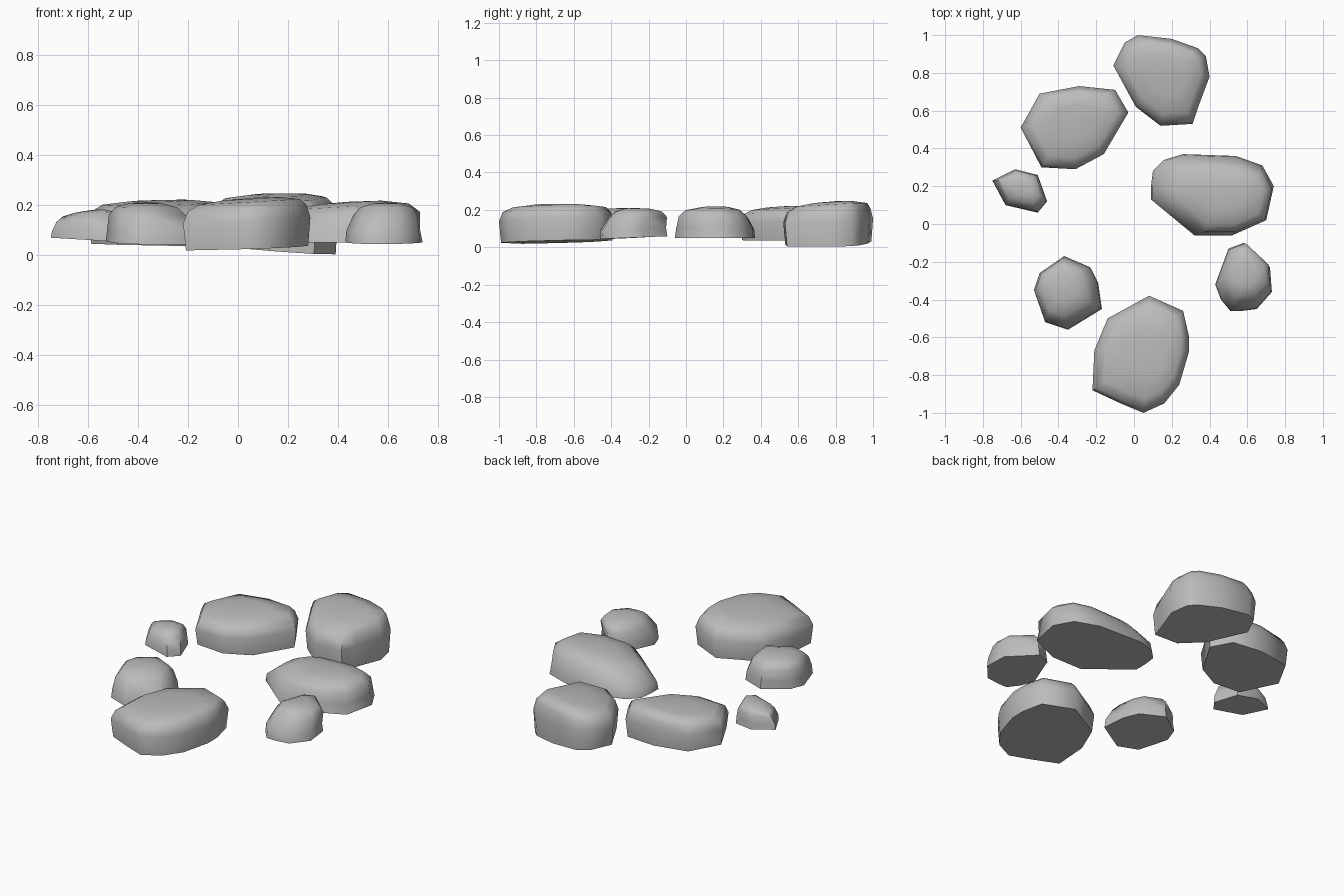
import bpy, bmesh, math
from mathutils import Vector

default = bpy.data.objects.get("Cube")
if default:
    bpy.data.objects.remove(default, do_unlink=True)

# One plain grey for every stone
grey = bpy.data.materials.new("stone grey")
grey.use_nodes = True
colour = (0.5, 0.5, 0.5, 1)
grey.diffuse_color = colour
grey.node_tree.nodes["Principled BSDF"].inputs["Base Color"].default_value = colour

# Rings of a stone: (share of the outline, share of the height)
BOULDER = ((0.96, 0), (1, 0.55), (0.93, 0.8), (0.8, 0.92), (0.45, 0.98))
COBBLE = ((1, 0), (0.97, 0.3), (0.86, 0.68), (0.7, 0.88), (0.38, 0.98))


def stone(name, outline, base, top, peak, rings, base_tilt=(0, 0), top_tilt=(0, 0)):
    """Loft a stone from its plan outline up to a low rounded crown."""
    points = [Vector(p) for p in outline]
    centre = sum(points, Vector((0, 0))) / len(points)
    peak = Vector(peak)
    base_tilt, top_tilt = Vector(base_tilt), Vector(top_tilt)

    def place(plan, share):
        offset = plan - centre
        low = base + base_tilt.dot(offset)
        high = top + top_tilt.dot(offset)
        return (plan.x, plan.y, low + (high - low) * share)

    bm = bmesh.new()
    loops = []
    for scale, share in rings:
        # Higher rings drift from the plan centre towards the peak
        middle = centre.lerp(peak, share)
        loops.append([bm.verts.new(place(middle + (p - centre) * scale
                                         if scale < 0.9 else centre + (p - centre) * scale,
                                         share)) for p in points])
    count = len(points)
    for lower, upper in zip(loops, loops[1:]):
        for i in range(count):
            j = (i + 1) % count
            bm.faces.new((lower[i], lower[j], upper[j], upper[i]))
    crown = bm.verts.new(place(peak, 1))
    for i in range(count):
        bm.faces.new((loops[-1][i], loops[-1][(i + 1) % count], crown))
    bm.faces.new(loops[0])
    bmesh.ops.recalc_face_normals(bm, faces=bm.faces)

    mesh = bpy.data.meshes.new(name)
    bm.to_mesh(mesh)
    bm.free()
    mesh.materials.append(grey)
    obj = bpy.data.objects.new(name, mesh)
    bpy.context.collection.objects.link(obj)
    bpy.ops.object.select_all(action="DESELECT")
    obj.select_set(True)
    bpy.context.view_layer.objects.active = obj
    bpy.ops.object.shade_smooth_by_angle(angle=math.radians(55))
    return obj


# Large stones
stone("front_stone",
      [(.08, -.38), (.26, -.46), (.29, -.59), (.29, -.68), (.24, -.85), (.16, -.95),
       (.05, -1), (-.07, -.95), (-.22, -.88), (-.21, -.67), (-.14, -.5)],
      .03, .23, (.07, -.7), BOULDER, base_tilt=(.03, .02), top_tilt=(.06, 0))
stone("back_stone",
      [(.02, 1), (.2, .98), (.34, .93), (.38, .89), (.4, .78), (.34, .62),
       (.31, .53), (.14, .52), (.01, .62), (-.11, .84), (-.05, .96)],
      .018, .246, (.18, .8), BOULDER, base_tilt=(-.07, .02), top_tilt=(.02, .06))
stone("back_right_stone",
      [(-.6, .51), (-.5, .69), (-.29, .73), (-.1, .71), (-.03, .59), (-.16, .37),
       (-.31, .29), (-.49, .3)],
      .04, .22, (-.31, .54), BOULDER, base_tilt=(-.02, .01), top_tilt=(.02, .04))
stone("left_stone",
      [(.09, .2), (.1, .28), (.16, .34), (.26, .37), (.54, .36), (.68, .31), (.74, .2),
       (.7, .02), (.52, -.06), (.32, -.06), (.09, .13)],
      .05, .21, (.44, .17), COBBLE, top_tilt=(.06, 0))

# Small stones
stone("front_left_stone",
      [(.58, -.1), (.72, -.23), (.73, -.36), (.65, -.45), (.57, -.46), (.51, -.46),
       (.46, -.4), (.43, -.32), (.5, -.13)],
      .05, .21, (.59, -.28), COBBLE, base_tilt=(0, .04))
stone("front_right_stone",
      [(-.37, -.17), (-.23, -.23), (-.19, -.31), (-.17, -.45), (-.35, -.56),
       (-.47, -.52), (-.53, -.35), (-.5, -.26)],
      .05, .21, (-.37, -.34), COBBLE, base_tilt=(-.02, .04))
stone("right_pebble",
      [(-.75, .23), (-.63, .29), (-.51, .26), (-.46, .12), (-.51, .06), (-.68, .1)],
      .06, .18, (-.59, .19), COBBLE, base_tilt=(-.06, 0), top_tilt=(.12, 0))
